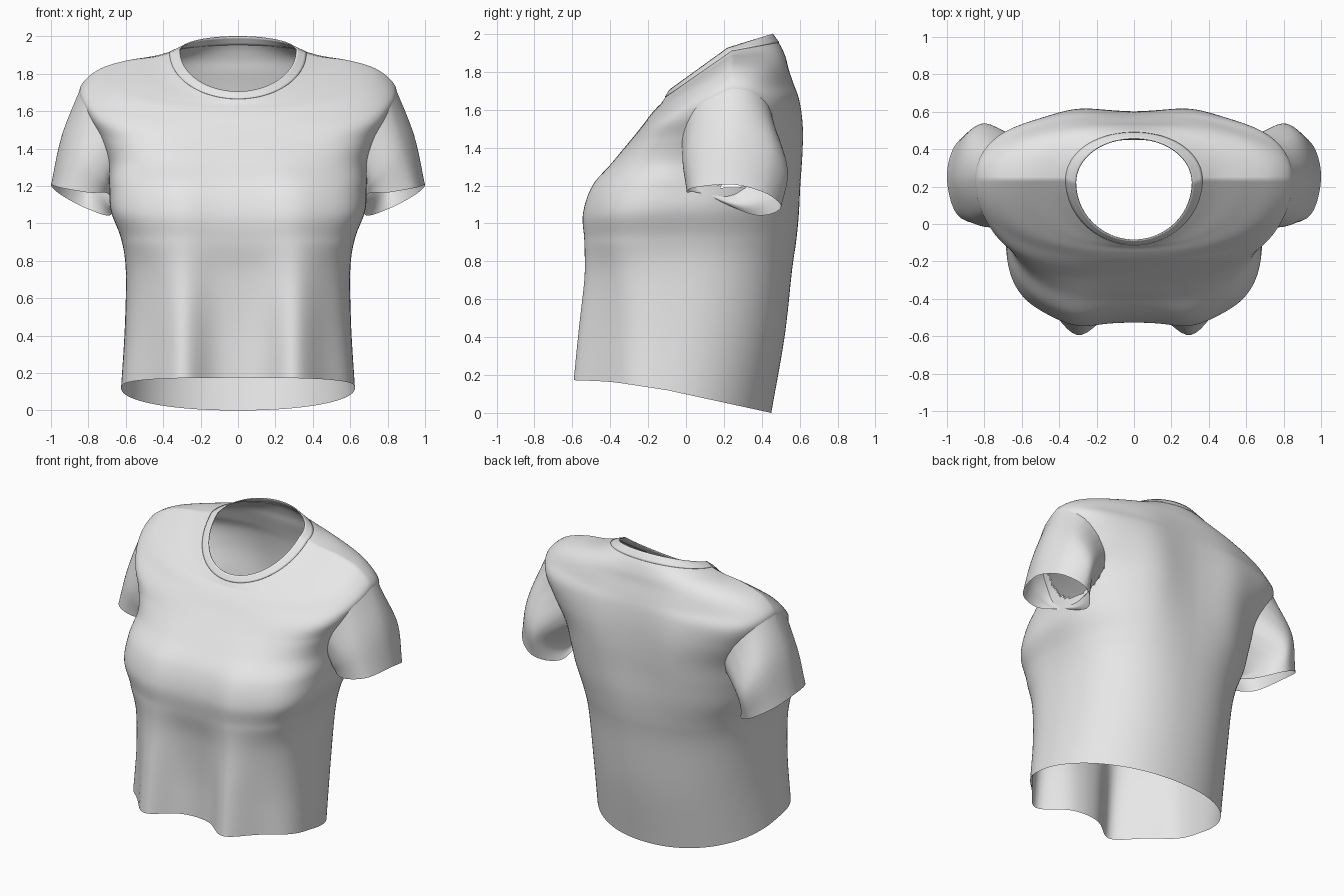
import bpy
import bmesh
from math import cos, sin, pi, exp, radians
from mathutils import Vector
from mathutils.bvhtree import BVHTree

cube = bpy.data.objects.get("Cube")
if cube:
    bpy.data.objects.remove(cube, do_unlink=True)

# Single cloth colour
cloth = bpy.data.materials.new("light grey cloth")
cloth.use_nodes = True
cloth_colour = (0.8, 0.8, 0.8, 1)
cloth.diffuse_color = cloth_colour
cloth.node_tree.nodes["Principled BSDF"].inputs["Base Color"].default_value = cloth_colour

SEGMENTS = 160


def spline(keys, steps, closed=False):
    """Smooth curve through a list of vectors of any size."""
    keys = [Vector(k) for k in keys]
    if closed:
        padded = [keys[-1]] + keys + keys[:2]
    else:
        padded = [keys[0] * 2 - keys[1]] + keys + [keys[-1] * 2 - keys[-2]]
    points = []
    for a, b, c, d in zip(padded, padded[1:], padded[2:], padded[3:]):
        for i in range(steps):
            t = i / steps
            points.append(b + (c - a) * (t / 2)
                          + (a * 2 - b * 5 + c * 4 - d) * (t * t / 2)
                          + (b * 3 - a - c * 3 + d) * (t ** 3 / 2))
    return points if closed else points + [keys[-1]]


def loft(rings, flip=False):
    """Skin a stack of closed rings with quads."""
    bm = bmesh.new()
    rows = [[bm.verts.new(p) for p in ring] for ring in rings]
    for low, high in zip(rows, rows[1:]):
        for j in range(len(low)):
            k = (j + 1) % len(low)
            quad = [low[j], low[k], high[k], high[j]]
            bm.faces.new(quad[::-1] if flip else quad)
    bm.normal_update()
    return bm


def finish(name, bm):
    """Turn a bmesh into a smooth shaded object."""
    mesh = bpy.data.meshes.new(name)
    bm.to_mesh(mesh)
    bm.free()
    mesh.materials.append(cloth)
    obj = bpy.data.objects.new(name, mesh)
    bpy.context.collection.objects.link(obj)
    bpy.ops.object.select_all(action="DESELECT")
    obj.select_set(True)
    bpy.context.view_layer.objects.active = obj
    bpy.ops.object.shade_smooth_by_angle(angle=radians(50))
    return obj


def body_ring(row):
    """Rounded ring with its own side, front and back heights and depths."""
    width, side_z, side_y, front_y, front_z, back_y, back_z, power, fold = row
    ring = []
    for j in range(SEGMENTS):
        t = 2 * pi * j / SEGMENTS
        c, s = cos(t), sin(t)
        # The draped front is squarer than the back
        n = power if s > 0 else power + min(0.9, 25 * max(fold, 0))
        radius = (abs(c) ** n + abs(s) ** n) ** (-1 / n)
        x = width * c * radius
        depth = abs(s) * radius
        end_y, end_z = (back_y, back_z) if s > 0 else (front_y, front_z)
        y = side_y + (end_y - side_y) * depth
        z = side_z + (end_z - side_z) * depth
        # Drape folds hanging below the bust
        if s < 0:
            y -= fold * depth ** 2 * exp(-((abs(x) - 0.31) / 0.14) ** 2)
        # Shoulder blades beside a shallow spine
        else:
            blade = exp(-((z - 1.4) / 0.4) ** 2)
            y += 0.03 * blade * depth ** 2 * (exp(-((abs(x) - 0.32) / 0.18) ** 2) - 0.3)
        ring.append(Vector((x, y, z)))
    return ring


# Width, side z, side y, front y, front z, back y, back z, squareness, fold depth
body_rows = [
    (.625, .12, -.1, -.46, .175, .45, 0, 2.1, .16),
    (.605, .45, -.06, -.46, .45, .52, .4, 2.2, .13),
    (.6, .75, -.03, -.48, .72, .56, .75, 2.35, .075),
    (.625, .92, -.03, -.515, .9, .585, .92, 2.45, .035),
    (.68, 1.07, -.02, -.525, 1.05, .6, 1.07, 2.5, .03),
    (.688, 1.2, .06, -.48, 1.2, .605, 1.22, 2.6, .025),
    (.695, 1.33, .15, -.39, 1.32, .61, 1.38, 2.7, .01),
    (.75, 1.48, .21, -.3, 1.43, .605, 1.53, 3, 0),
    (.815, 1.62, .24, -.235, 1.51, .59, 1.65, 3, 0),
    (.845, 1.725, .24, -.19, 1.57, .57, 1.73, 2.35, 0),
    (.75, 1.82, .24, -.155, 1.61, .545, 1.81, 2.3, 0),
    (.6, 1.87, .24, -.13, 1.635, .53, 1.87, 2.2, 0),
    (.45, 1.89, .24, -.12, 1.65, .51, 1.92, 2.1, 0),
    (.365, 1.91, .24, -.11, 1.665, .49, 1.955, 2, 0),
]
neck_row = (.31, 1.925, .22, -.085, 1.705, .457, 2, 2, 0)

# Body panels, open at the armholes
body = loft([body_ring(r) for r in spline(body_rows, 8)])
body_surface = BVHTree.FromBMesh(body)


def in_armhole(face):
    p = face.calc_center_median()
    return abs(p.x) > 0.5 and ((p.y - 0.24) / 0.22) ** 2 + ((p.z - 1.42) / 0.25) ** 2 < 0.85


bmesh.ops.delete(body, geom=[f for f in body.faces if in_armhole(f)], context="FACES")
finish("shirt_body", body)

# Neck band
collar = finish("neck_band", loft([body_ring(r) for r in spline([body_rows[-1], neck_row], 4)]))
band = collar.modifiers.new("Thickness", "SOLIDIFY")
band.thickness = 0.006
band.offset = 0


def snap_to_body(point):
    place, normal, index, distance = body_surface.find_nearest(point)
    return place - normal * 0.003


# Sleeve loops run from the outer point to the front, the underarm and the back
seam_points = [(.86, .24, 1.73), (.8, .06, 1.62), (.7, -.02, 1.42), (.68, .05, 1.22),
               (.69, .26, 1.15), (.66, .5, 1.36), (.78, .45, 1.62)]
middle_points = [(.942, .25, 1.47), (.89, .05, 1.4), (.79, -.015, 1.3), (.695, .05, 1.19),
                 (.69, .31, 1.1), (.77, .53, 1.25), (.89, .46, 1.41)]
cuff_points = [(1, .25, 1.205), (.945, .05, 1.19), (.8, .005, 1.165), (.69, .09, 1.155),
               (.68, .36, 1.045), (.81, .5, 1.08), (.95, .43, 1.155)]
seam, middle, cuff = [spline(p, 12, closed=True) for p in (seam_points, middle_points, cuff_points)]
seam = [snap_to_body(p) for p in seam]
strands = [spline(keys, 8) for keys in zip(seam, middle, cuff)]
sleeve_rings = list(zip(*strands))

for side, name in ((1, "left_sleeve"), (-1, "right_sleeve")):
    rings = [[(p.x * side, p.y, p.z) for p in ring] for ring in sleeve_rings]
    finish(name, loft(rings, flip=side < 0))
